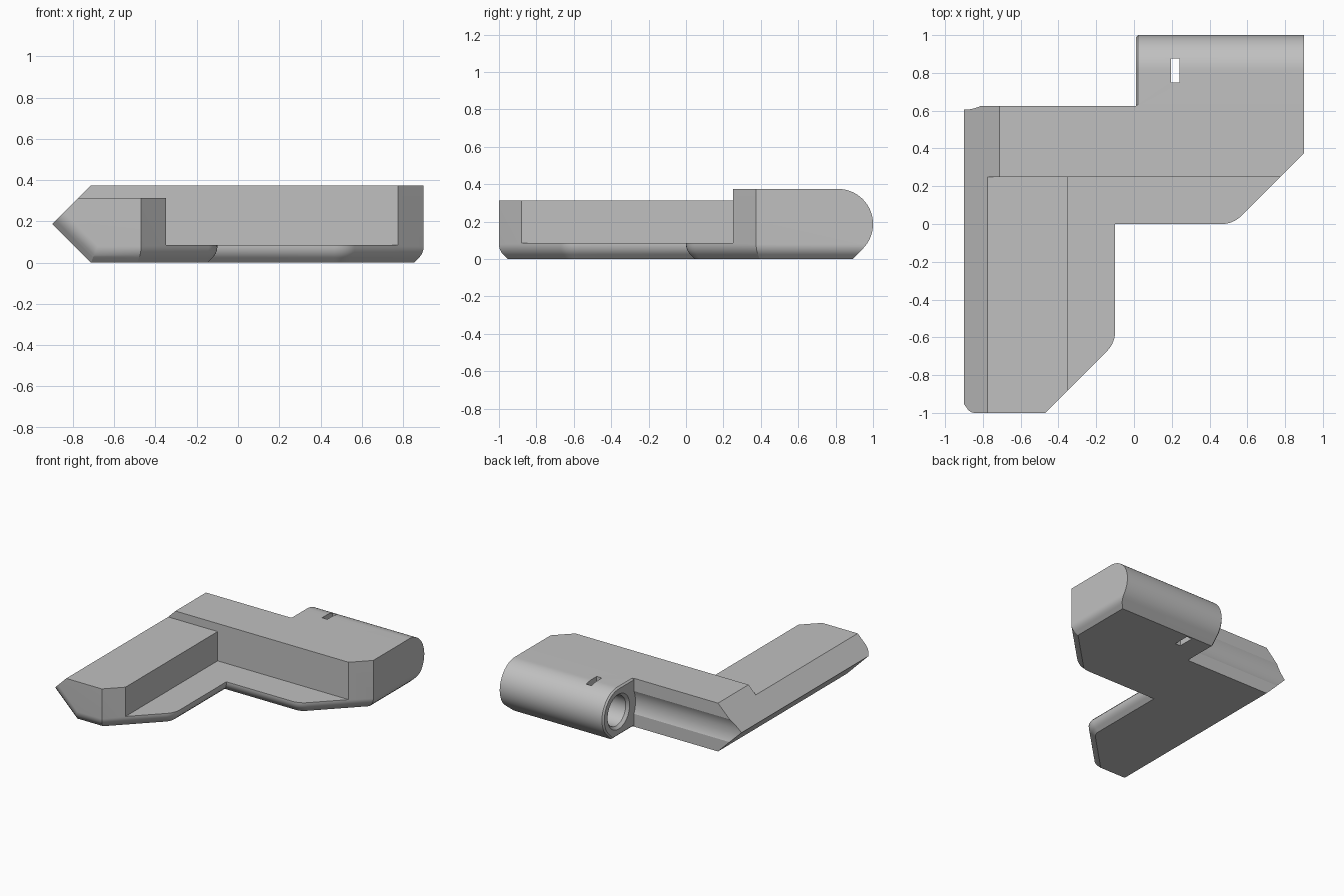
import bpy, bmesh, math
from mathutils import Vector

cube = bpy.data.objects.get("Cube")
if cube:
    bpy.data.objects.remove(cube, do_unlink=True)

AXIS_Y, AXIS_Z, R = 0.8125, 0.1875, 0.1875   # barrel axis and radius
FILLET = 0.08


def loft(name, rings):
    """Closed solid through a list of matching point rings."""
    bm = bmesh.new()
    loops = [[bm.verts.new(p) for p in ring] for ring in rings]
    n = len(loops[0])
    for a, b in zip(loops, loops[1:]):
        for i in range(n):
            j = (i + 1) % n
            bm.faces.new((a[i], a[j], b[j], b[i]))
    bm.faces.new(loops[0])
    bm.faces.new(loops[-1])
    bmesh.ops.recalc_face_normals(bm, faces=bm.faces)
    mesh = bpy.data.meshes.new(name)
    bm.to_mesh(mesh)
    bm.free()
    obj = bpy.data.objects.new(name, mesh)
    bpy.context.collection.objects.link(obj)
    return obj


def box(name, x0, x1, y0, y1, z0, z1):
    return loft(name, [[(x0, y0, z), (x1, y0, z), (x1, y1, z), (x0, y1, z)]
                       for z in (z0, z1)])


def rod(name, stations, segments=64):
    """Turned solid on the barrel axis from (x, radius) stations."""
    turns = [2 * math.pi * i / segments for i in range(segments)]
    return loft(name, [[(x, AXIS_Y + r * math.cos(t), AXIS_Z + r * math.sin(t))
                        for t in turns] for x, r in stations])


def combine(target, tool, operation):
    mod = target.modifiers.new("cut", 'BOOLEAN')
    mod.operation, mod.object, mod.solver = operation, tool, 'EXACT'
    bpy.context.view_layer.update()
    deps = bpy.context.evaluated_depsgraph_get()
    mesh = bpy.data.meshes.new_from_object(target.evaluated_get(deps))
    target.modifiers.clear()
    target.data = mesh
    bpy.data.objects.remove(tool, do_unlink=True)


def rounded(before, corner, after, length, steps=8):
    """Arc replacing a corner, tangent to both neighbouring edges."""
    c = Vector(corner)
    u = (Vector(before) - c).normalized()
    v = (Vector(after) - c).normalized()
    half = u.angle(v) / 2
    radius = length * math.tan(half)
    bis = (u + v).normalized()
    centre = c + bis * (length / math.cos(half))
    side = Vector((-bis.y, bis.x))
    if side.dot(u) < 0:
        side = -side
    sweep = math.pi / 2 - half
    angles = [sweep * (1 - 2 * i / steps) for i in range(steps + 1)]
    return [centre - bis * radius * math.cos(a) + side * radius * math.sin(a)
            for a in angles]


def inset(points, free, d):
    """Move each edge of a counter-clockwise outline inward, except free ones."""
    n, out = len(points), []
    for i in range(n):
        edges = []
        for k in ((i - 1) % n, i):
            t = (points[(k + 1) % n] - points[k]).normalized()
            normal = Vector((-t.y, t.x))
            move = 0 if k in free else d
            edges.append((normal, normal.dot(points[k]) + move))
        (a, p), (b, q) = edges
        det = a.x * b.y - a.y * b.x
        out.append(((p * b.y - q * a.y) / det, (a.x * q - b.x * p) / det))
    return out


# Fillet curve: eighth of a circle that runs out in a 45 degree chamfer
curve = [(FILLET * (2 - math.sqrt(2)), 0)]
for i in range(8, -1, -1):
    a = math.pi / 4 * i / 8
    curve.append((FILLET * (1 - math.cos(a)), FILLET * (1 - math.sin(a))))

# Plan outline with filleted lower edge
start, tip, inner = (-0.47, -1), (-0.1, -0.63), (-0.1, 0)
knee, end = (0.525, 0), (0.9, 0.375)
outline = [Vector((-1.2, -1)), Vector(start)]
outline += rounded(start, tip, inner, 0.06) + [Vector(inner)]
outline += rounded(inner, knee, end, 0.06)
outline += [Vector(end), Vector((0.9, 1.2)), Vector((-1.2, 1.2))]
free = (len(outline) - 2, len(outline) - 1)
levels = [(curve[0][0], -0.05)] + curve + [(0, 0.5)]
body = loft("bracket_body", [[(x, y, z) for x, y in inset(outline, free, d)]
                             for d, z in levels])


# Wedge-shaped long side, filleted under its front end
def wedge(y, o):
    tip_x, tip_z = -0.9 + o / math.sqrt(2), AXIS_Z + o / math.sqrt(2)
    low = -0.6125 + o * math.sqrt(2)
    return [(1.2, y, -0.1), (1.2, y, 0.5), (-0.5875, y, 0.5),
            (tip_x, y, tip_z), (low, y, -0.1)]


stations = [(-1.2, FILLET)] + [(d - 1, o) for d, o in reversed(curve)] + [(1.2, 0)]
combine(body, loft("wedge_side", [wedge(y, o) for y, o in stations]), 'INTERSECT')


# Side profile with the round barrel at the back
def side(x, i):
    r = R - i
    pts = [(-1.2, 0), (-1.2, 2 * R), (0.63, 2 * R), (0.6301, 2 * R - i)]
    for k in range(33):
        a = math.pi / 2 - math.pi * 0.75 * k / 32
        pts.append((AXIS_Y + r * math.cos(a), AXIS_Z + r * math.sin(a)))
    pts += [(AXIS_Y + r * (math.sqrt(2) - 1), i), (0.6301, i), (0.63, 0)]
    return [(x, y, z) for y, z in pts]


combine(body, loft("barrel_profile", [side(-1.5, 0.012), side(0.01, 0.012),
                                      side(0.022, 0), side(1.5, 0)]), 'INTERSECT')

# Recesses, hinge clearance, bore and slot
for cutter in (
        box("flange_recess", -0.35, 1.2, -1.2, 0.25, 0.085, 1),
        box("arm_step", -1.2, -0.2, -1.2, 0.25, 0.3125, 1),
        rod("hinge_clearance", [(-1.2, 0.2075), (0.01, 0.2075)]),
        box("back_notch", -1.3, 0.01, 0.625, 1.3, -0.2, 1),
        rod("bore", [(-0.05, 0.135), (0.01, 0.135), (0.03, 0.115), (0.75, 0.115)]),
        box("slot", 0.197, 0.242, 0.75, 0.877, -0.2, 1)):
    combine(body, cutter, 'DIFFERENCE')

# Material and shading
grey = bpy.data.materials.new("plain_grey")
grey.use_nodes = True
colour = (0.53, 0.53, 0.53, 1)
grey.diffuse_color = colour
grey.node_tree.nodes["Principled BSDF"].inputs["Base Color"].default_value = colour
body.data.materials.clear()
body.data.materials.append(grey)
bpy.ops.object.select_all(action='DESELECT')
body.select_set(True)
bpy.context.view_layer.objects.active = body
bpy.ops.object.shade_smooth_by_angle(angle=math.radians(25))
